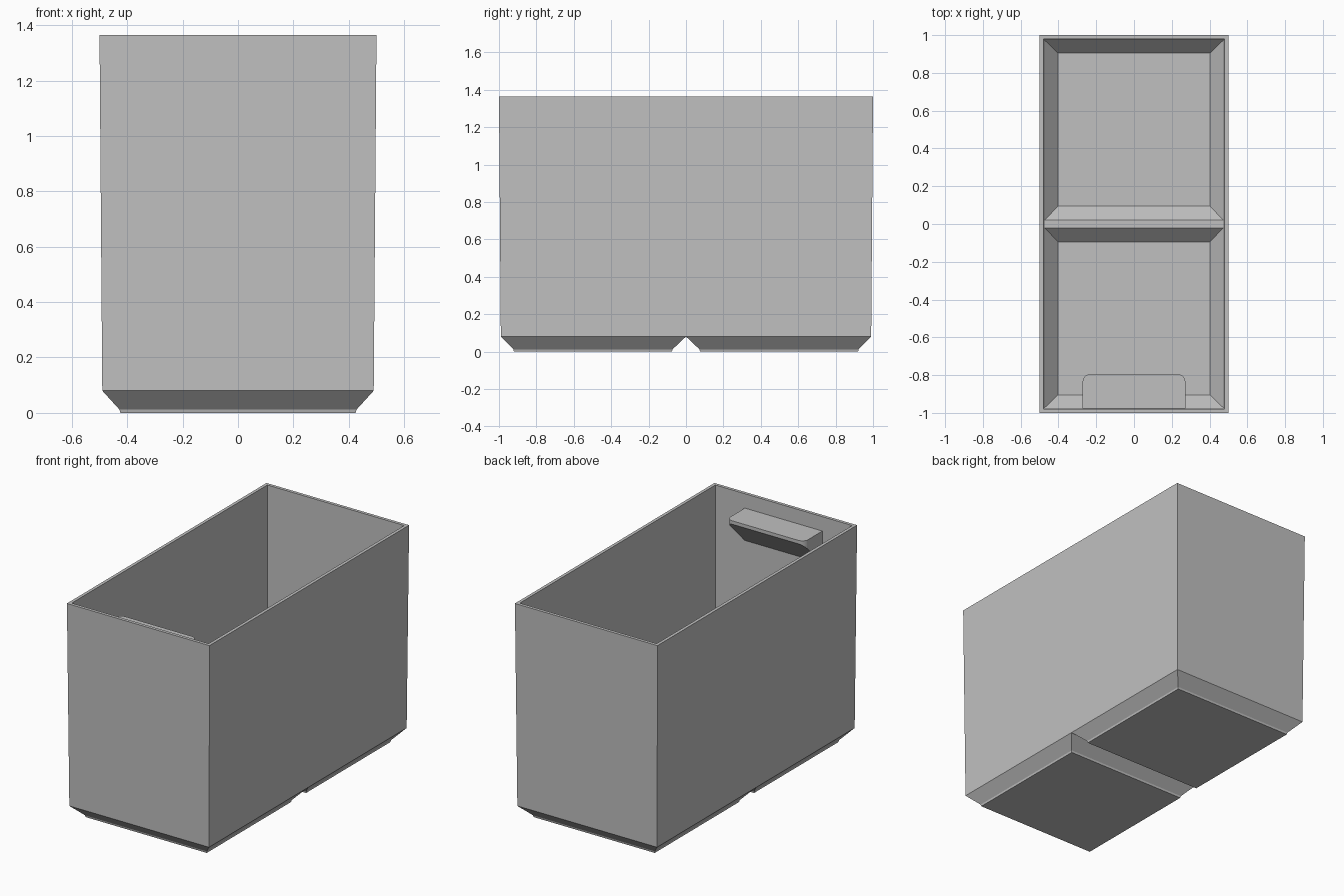
import bpy
import bmesh
import math

cube = bpy.data.objects.get("Cube")
if cube:
    bpy.data.objects.remove(cube, do_unlink=True)

# One plain grey plastic
GREY = (0.53, 0.53, 0.53, 1.0)
plastic = bpy.data.materials.new("grey_plastic")
plastic.use_nodes = True
plastic.diffuse_color = GREY
plastic.node_tree.nodes["Principled BSDF"].inputs["Base Color"].default_value = GREY


def make_object(name, bm):
    bmesh.ops.recalc_face_normals(bm, faces=bm.faces)
    mesh = bpy.data.meshes.new(name)
    bm.to_mesh(mesh)
    bm.free()
    mesh.materials.append(plastic)
    obj = bpy.data.objects.new(name, mesh)
    bpy.context.collection.objects.link(obj)
    return obj


def loft(sections, closed=False):
    """Skin rectangles given as (z, half width, y min, y max)."""
    bm = bmesh.new()
    rings = [[bm.verts.new(p) for p in
              ((-w, a, z), (w, a, z), (w, b, z), (-w, b, z))]
             for z, w, a, b in sections]
    pairs = list(zip(rings, rings[1:]))
    if closed:
        pairs.append((rings[-1], rings[0]))
    else:
        bm.faces.new(rings[0])
        bm.faces.new(rings[-1])
    for lower, upper in pairs:
        for i in range(4):
            j = (i + 1) % 4
            bm.faces.new((lower[i], lower[j], upper[j], upper[i]))
    return bm


# Thin tapered walls with an open rim
make_object("bin_walls", loft([
    (0.08, 0.49, -0.99, 0.99),
    (1.365, 0.50, -1.0, 1.0),
    (1.365, 0.48, -0.98, 0.98),
    (0.105, 0.473, -0.973, 0.973),
], closed=True))

# Hollow chamfered foot, mirrored so both meet in a flat-topped floor ridge
foot = loft([
    (0.0, 0.425, 0.075, 0.92),
    (0.012, 0.428, 0.072, 0.923),
    (0.08, 0.49, 0.0, 0.99),
    (0.105, 0.482, 0.0, 0.982),
    (0.105, 0.473, 0.02, 0.973),
    (0.028, 0.402, 0.095, 0.905),
])
seam = [f for f in foot.faces if all(abs(v.co.y) < 1e-5 for v in f.verts)]
bmesh.ops.delete(foot, geom=seam, context='FACES_ONLY')
feet = make_object("base_feet", foot)
mirror = feet.modifiers.new("mirror", 'MIRROR')
mirror.use_axis = (False, True, False)

# Label shelf: rounded front corners, underside sloping back to the wall
HALF, FRONT, BACK, TOP, LIP, R = 0.272, -0.795, -0.978, 1.275, 0.022, 0.04
outline = [(HALF, BACK)]
for side, start in ((1, 0), (-1, 90)):
    for step in range(7):
        t = math.radians(start + step * 15)
        outline.append((side * (HALF - R) + R * math.cos(t),
                        FRONT - R + R * math.sin(t)))
outline.append((-HALF, BACK))

bm = bmesh.new()
top = [bm.verts.new((x, y, TOP)) for x, y in outline]
under = [bm.verts.new((x, y, TOP - LIP - (FRONT - y))) for x, y in outline]
bm.faces.new(top)
bm.faces.new(under)
for i in range(len(top)):
    j = (i + 1) % len(top)
    bm.faces.new((top[i], top[j], under[j], under[i]))
make_object("label_shelf", bm)
